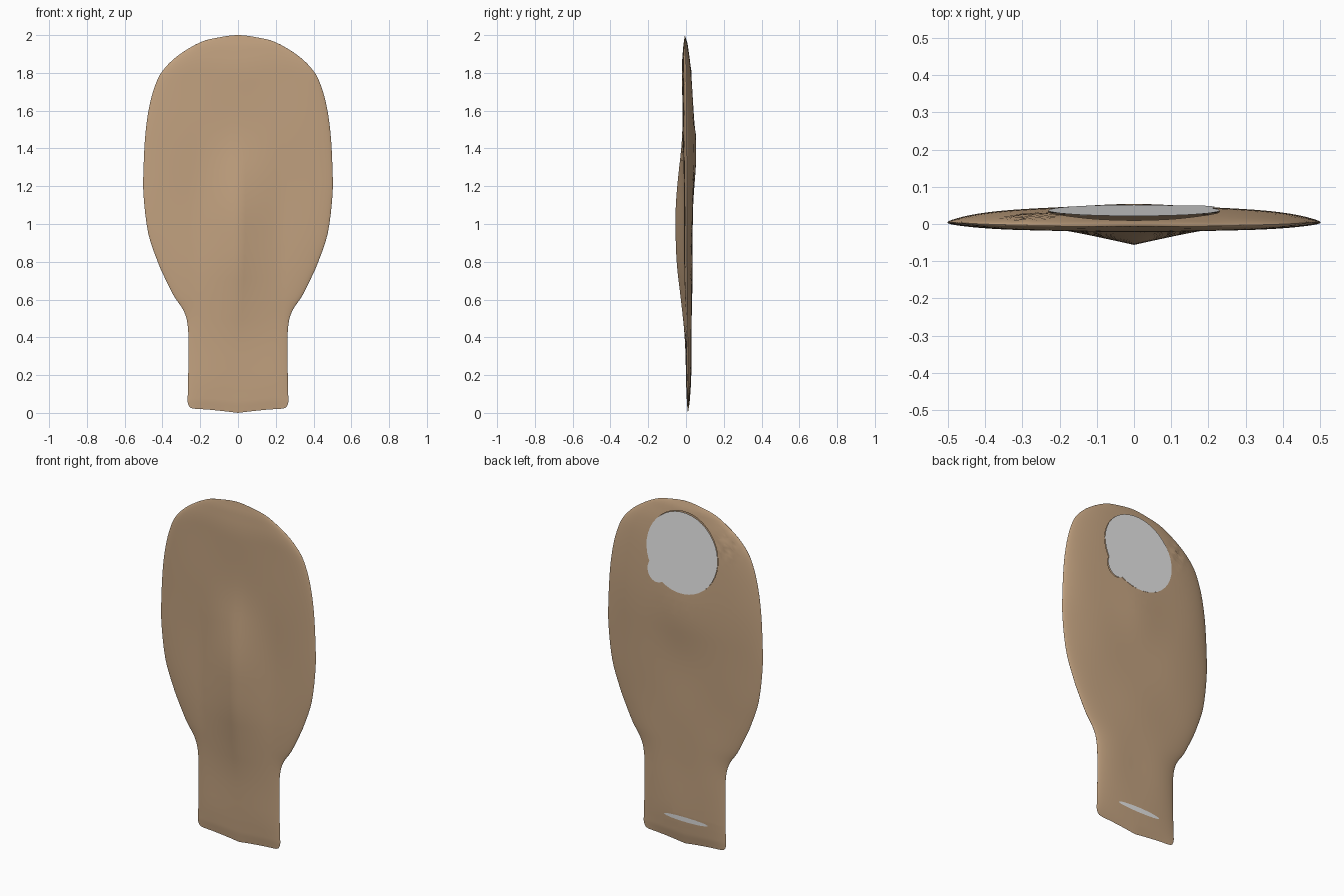
import bpy, bmesh, math
from mathutils import Vector

cube = bpy.data.objects.get("Cube")
if cube:
    bpy.data.objects.remove(cube, do_unlink=True)

# Half outline of the pouch as (half width, height), bottom to top
OUTLINE = [(.2, .02), (.25, .027), (.267, .06), (.265, .12), (.262, .35),
           (.267, .47), (.29, .545), (.34, .62), (.39, .72), (.425, .8),
           (.475, .95), (.5, 1.15), (.5, 1.3), (.49, 1.48), (.47, 1.62),
           (.44, 1.73), (.4, 1.81), (.32, 1.89), (.2, 1.962), (.1, 1.988), (0, 2)]
# Height profiles: (height, depth)
EDGE = [(0, .01), (.3, .01), (1, .005), (1.7, .003), (2, -.006)]
FRONT = [(.02, 0), (.1, .01), (.4, .012), (.7, .017), (1.3, .018), (1.7, .022), (1.9, .018), (2, 0)]
BACK = [(.02, 0), (.1, .015), (.3, .02), (.8, .027), (1.15, .034), (1.35, .044),
        (1.5, .044), (1.8, .029), (1.93, .021), (2, 0)]
RIDGE = [(.4, 0), (.55, .014), (.8, .043), (1.05, .043), (1.25, .028), (1.45, .006), (1.65, 0)]


def profile(points, z):
    """Linear lookup in a height profile."""
    if z <= points[0][0]:
        return points[0][1]
    for (z0, v0), (z1, v1) in zip(points, points[1:]):
        if z <= z1:
            return v0 + (v1 - v0) * (z - z0) / (z1 - z0)
    return points[-1][1]


def soft(points, z):
    """Profile lookup averaged over a short span that shrinks at both ends."""
    r = max(0, min(.08, z - .02, 2 - z))
    return sum(profile(points, z + r * k / 3) for k in range(-3, 4)) / 7


def spline(points, steps):
    """Smooth curve through the points."""
    pts = [Vector(p) for p in points]
    pts = [2 * pts[0] - pts[1]] + pts + [Vector((-pts[-2].x, pts[-2].y))]
    out = []
    for a, b, c, d in zip(pts, pts[1:], pts[2:], pts[3:]):
        for i in range(steps):
            t = i / steps
            out.append(.5 * (2 * b + (c - a) * t + (2 * a - 5 * b + 4 * c - d) * t * t
                             + (3 * b - a - 3 * c + d) * t ** 3))
    return out + [pts[-2]]


def surface_point(w, z, u, back):
    """Point on the front or back wall; u runs across from -1 to 1."""
    x, a = w * u, abs(u)
    y = soft(EDGE, z)
    wave = math.sin(9 * z + 1) * math.cos(11 * x) * .002
    if back:
        y += soft(BACK, z) * max(0, 1 - a ** 3) ** .65
        y += .006 * math.exp(-(x / .13) ** 2 - ((z - 1.3) / .2) ** 2)
        # small gathered wrinkles beside the round patch
        patch = math.exp(-((x + .28) / .05) ** 2 - ((z - 1.82) / .06) ** 2)
        y += .006 * patch * math.sin(90 * (x + z * .5))
    else:
        y -= soft(FRONT, z) * max(0, 1 - a ** 4) ** .5
        y -= soft(RIDGE, z) * max(0, 1 - abs(x) / .23) ** 1.2
    y += wave * (1 - a ** 2) * min(1, max(0, z - .02) * 5, (2 - z) * 5)
    # pointed dip in the middle of the lower hem
    dip = .02 * max(0, 1 - abs(x) / .2) ** 1.3 * max(0, 1 - (z - .02) / .12)
    return Vector((x, y, z - dip))


def mark_ellipse(bm, cx, cz, rx, rz, sides):
    """Cut an ellipse into the back wall and give its faces the grey slot."""
    bm.normal_update()
    inside = [f for f in bm.faces if f.normal.y > 0
              and abs(f.calc_center_median().x - cx) < rx + .15
              and abs(f.calc_center_median().z - cz) < rz + .15]
    for i in range(sides):
        t = 2 * math.pi * i / sides
        co = Vector((cx + rx * math.cos(t), 0, cz + rz * math.sin(t)))
        no = Vector((math.cos(t) / rx, 0, math.sin(t) / rz)).normalized()
        geom = set(inside)
        for f in inside:
            geom.update(f.edges)
            geom.update(f.verts)
        res = bmesh.ops.bisect_plane(bm, geom=list(geom), dist=1e-6, plane_co=co, plane_no=no)
        faces = {g for g in res["geom"] if isinstance(g, bmesh.types.BMFace)}
        faces.update(f for f in inside if f.is_valid)
        inside = [f for f in faces if (f.calc_center_median() - co).dot(no) < 0]
    for f in inside:
        f.material_index = 1


def material(name, colour):
    mat = bpy.data.materials.new(name)
    mat.use_nodes = True
    mat.diffuse_color = colour
    bsdf = next(n for n in mat.node_tree.nodes if n.type == 'BSDF_PRINCIPLED')
    bsdf.inputs["Base Color"].default_value = colour
    bsdf.inputs["Roughness"].default_value = .9
    return mat


# Closed shell made of a front and a back wall that meet at the rim
bm = bmesh.new()
rows, cols = spline(OUTLINE, 4), 40
for back in (False, True):
    grid = [[bm.verts.new(surface_point(max(0, p.x), p.y,
                                        math.sin(math.pi / 2 * (2 * j / cols - 1)), back))
             for j in range(cols + 1)] for p in rows]
    for r0, r1 in zip(grid, grid[1:]):
        for j in range(cols):
            quad = (r0[j], r0[j + 1], r1[j + 1], r1[j])
            bm.faces.new(quad[::-1] if back else quad)
bmesh.ops.remove_doubles(bm, verts=bm.verts, dist=1e-5)
bmesh.ops.recalc_face_normals(bm, faces=bm.faces)
if bm.calc_volume(signed=True) < 0:
    bmesh.ops.reverse_faces(bm, faces=bm.faces)

# Large round patch, its small side bulge, and the slit near the hem
mark_ellipse(bm, 0, 1.712, .23, .231, 40)
mark_ellipse(bm, .155, 1.575, .062, .07, 20)
mark_ellipse(bm, -.015, .147, .14, .014, 20)

# Separate the grey faces from the cloth and press the round patch flat
rim = [e for e in bm.edges if len({f.material_index for f in e.link_faces}) > 1]
bmesh.ops.split_edges(bm, edges=rim)
for v in {v for f in bm.faces if f.material_index == 1 for v in f.verts}:
    if v.co.z > 1:
        v.co.y = .051 - .065 * (v.co.z - 1.49)

mesh = bpy.data.meshes.new("pouch_shell")
bm.to_mesh(mesh)
bm.free()
pouch = bpy.data.objects.new("pouch_shell", mesh)
bpy.context.collection.objects.link(pouch)
mesh.materials.append(material("tan", (.54, .36, .215, 1)))
mesh.materials.append(material("pale_grey", (.8, .8, .8, 1)))

bpy.ops.object.select_all(action='DESELECT')
pouch.select_set(True)
bpy.context.view_layer.objects.active = pouch
bpy.ops.object.shade_smooth_by_angle(angle=math.radians(50))
